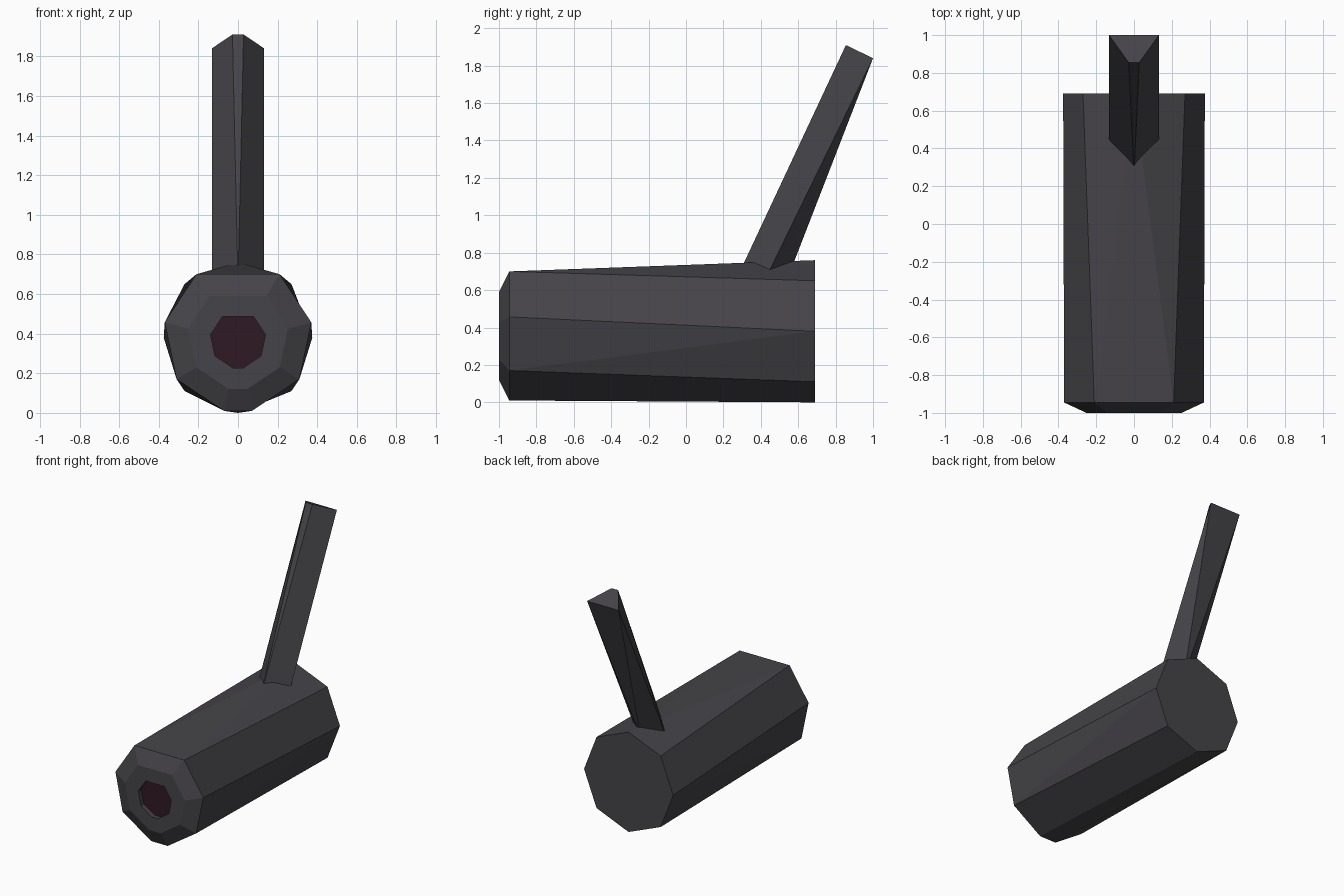
import bpy, bmesh

if "Cube" in bpy.data.objects:
    bpy.data.objects.remove(bpy.data.objects["Cube"])


def material(name, rgb):
    m = bpy.data.materials.new(name)
    m.diffuse_color = (*rgb, 1)
    m.use_nodes = True
    m.node_tree.nodes["Principled BSDF"].inputs["Base Color"].default_value = m.diffuse_color
    return m


dark = material("dark_metal", (0.06, 0.057, 0.065))
bore = material("dark_plum", (0.03, 0.01, 0.018))


class Builder:
    """Collects points and faces; shared points are welded at the end."""

    def __init__(self):
        self.bm = bmesh.new()

    def face(self, pts, mat=0):
        f = self.bm.faces.new([self.bm.verts.new(p) for p in pts])
        f.material_index = mat

    def both(self, *pts):
        self.face(pts)
        self.face([(-x, y, z) for x, y, z in reversed(pts)])

    def finish(self, name, mats):
        bmesh.ops.remove_doubles(self.bm, verts=self.bm.verts, dist=1e-4)
        bmesh.ops.recalc_face_normals(self.bm, faces=self.bm.faces)
        me = bpy.data.meshes.new(name)
        self.bm.to_mesh(me)
        self.bm.free()
        for m in mats:
            me.materials.append(m)
        bpy.context.collection.objects.link(bpy.data.objects.new(name, me))


def closed(half):
    return half + [(-x, y, z) for x, y, z in reversed(half) if x > 0]


# Barrel: octagon with a flat top in front, pointed octagon at the back
FRONT = [(0.21, 0.70), (0.37, 0.457), (0.31, 0.17), (0.07, 0.01)]
BACK = [(0, 0.76), (0.27, 0.65), (0.375, 0.38), (0.27, 0.11), (0, 0)]


def front_ring(scale, y):
    return [(x * scale, y, 0.357 + (z - 0.357) * scale) for x, z in FRONT]


b = Builder()
F = front_ring(1, -0.945)
B = [(x, 0.69, z) for x, z in BACK]
mirror = lambda p: (-p[0], p[1], p[2])
b.face([F[0], mirror(F[0]), B[0]])
b.face([F[3], mirror(F[3]), B[4]])
b.both(F[0], B[0], B[1])
b.both(F[0], B[1], B[2], F[1])
b.both(F[1], B[2], F[2])
b.both(F[2], B[2], B[3])
b.both(F[2], B[3], B[4], F[3])
b.face(closed(B))

# Bevelled muzzle rim and shallow bore
rings = [closed(r) for r in (F, front_ring(0.68, -1), front_ring(0.375, -1),
                             front_ring(0.375, -0.965))]
for r, s in zip(rings, rings[1:]):
    for i in range(8):
        j = (i + 1) % 8
        b.face([r[i], r[j], s[j], s[i]])
b.face(rings[-1], 1)
b.finish("barrel", [dark, bore])

# Slanted handle: diamond foot inside the barrel, trapezoid tip
h = Builder()
foot_front, foot_side, foot_back = (0, 0.265, 0.65), (0.132, 0.405, 0.62), (0, 0.546, 0.67)
tip_front, tip_back = (0.028, 0.855, 1.91), (0.132, 1.0, 1.84)
h.face([foot_front, tip_front, mirror(tip_front)])
h.face([foot_back, tip_back, mirror(tip_back)])
h.both(foot_front, foot_side, tip_back, tip_front)
h.both(foot_side, foot_back, tip_back)
h.face(closed([tip_front, tip_back]))
h.face(closed([foot_front, foot_side, foot_back]))
h.finish("handle", [dark])
